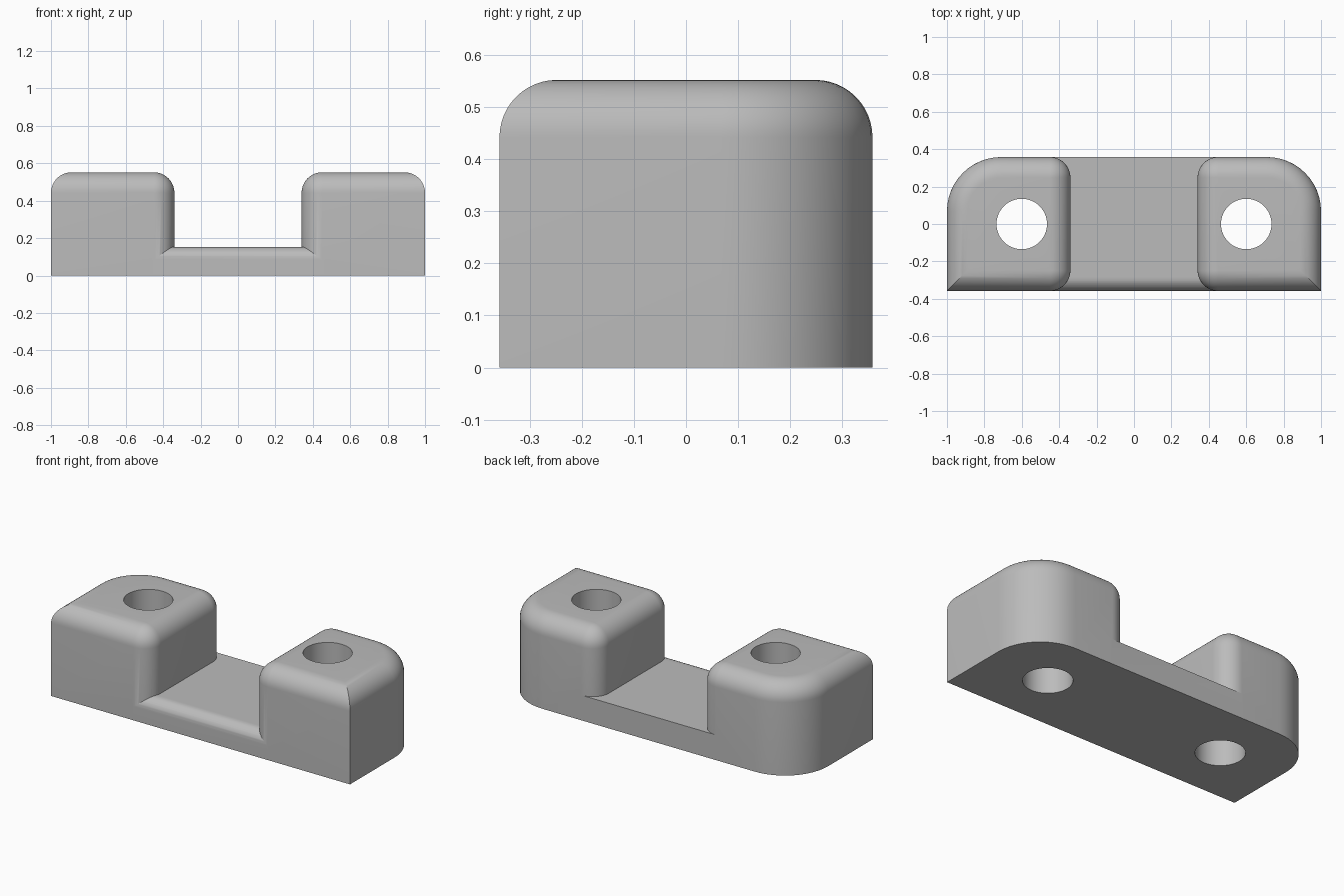
import bpy
import bmesh
from math import sin, cos, pi

default = bpy.data.objects.get("Cube")
if default:
    bpy.data.objects.remove(default, do_unlink=True)

DEPTH = 0.358          # half depth of the whole bracket
INNER, OUTER = 0.34, 1.0
TOP, PLATE_TOP = 0.552, 0.152
FILLET, PLATE_FILLET, CORNER = 0.11, 0.07, 0.29
HOLE_X, HOLE_R = 0.6, 0.135
STEPS = 12

grey = bpy.data.materials.new("light grey")
grey.use_nodes = True
grey.diffuse_color = (0.5, 0.5, 0.5, 1)
grey.node_tree.nodes["Principled BSDF"].inputs["Base Color"].default_value = (0.5, 0.5, 0.5, 1)


def loft(name, rings):
    """Closed solid through a list of matching point rings."""
    bm = bmesh.new()
    loops = [[bm.verts.new(p) for p in ring] for ring in rings]
    n = len(loops[0])
    for a, b in zip(loops, loops[1:]):
        for i in range(n):
            j = (i + 1) % n
            bm.faces.new((a[i], a[j], b[j], b[i]))
    bm.faces.new(loops[0][::-1])
    bm.faces.new(loops[-1])
    bmesh.ops.remove_doubles(bm, verts=bm.verts, dist=1e-5)
    bmesh.ops.recalc_face_normals(bm, faces=bm.faces)
    mesh = bpy.data.meshes.new(name)
    bm.to_mesh(mesh)
    bm.free()
    mesh.materials.append(grey)
    obj = bpy.data.objects.new(name, mesh)
    bpy.context.collection.objects.link(obj)
    return obj


def post_outline(inset, z, side):
    """Plan of a post: rounded inner corners, large back corner, square front corner."""
    corners = [(INNER, -1, FILLET, pi), (OUTER, -1, 0, 1.5 * pi),
               (OUTER, 1, CORNER, 0), (INNER, 1, FILLET, 0.5 * pi)]
    ring = []
    for x, y_sign, radius, start in corners:
        x_sign = 1 if x == OUTER else -1
        pull = max(radius, inset)
        r = max(radius - inset, 0)
        cx, cy = x - x_sign * pull, y_sign * (DEPTH - pull)
        count = STEPS if radius else 0
        for i in range(count + 1):
            a = start + 0.5 * pi * i / max(count, 1)
            ring.append((side * (cx + r * cos(a)), cy + r * sin(a), z))
    return ring


def make_post(name, side):
    rings = [post_outline(0, 0, side)]
    for i in range(STEPS + 1):
        a = 0.5 * pi * i / STEPS
        rings.append(post_outline(FILLET * (1 - cos(a)), TOP - FILLET * (1 - sin(a)), side))
    return loft(name, rings)


def make_plate(x):
    """Connecting plate with its front top edge rounded."""
    profile = [(-DEPTH, 0), (DEPTH, 0), (DEPTH, PLATE_TOP)]
    for i in range(STEPS + 1):
        a = 0.5 * pi * (1 + i / STEPS)
        profile.append((-DEPTH + PLATE_FILLET * (1 + cos(a)),
                        PLATE_TOP - PLATE_FILLET * (1 - sin(a))))
    return loft("bracket", [[(s * x, y, z) for y, z in profile] for s in (-1, 1)])


def make_hole(side):
    return loft("hole_cutter", [[(side * HOLE_X + HOLE_R * cos(2 * pi * i / 48),
                                  HOLE_R * sin(2 * pi * i / 48), z)
                                 for i in range(48)] for z in (-0.1, TOP + 0.1)])


# Join the two posts to the plate, then drill both screw holes
bracket = make_plate(0.5 * (INNER + FILLET + HOLE_X - HOLE_R))
tools = [(make_post("left_post", 1), "UNION"), (make_post("right_post", -1), "UNION"),
         (make_hole(1), "DIFFERENCE"), (make_hole(-1), "DIFFERENCE")]
for tool, operation in tools:
    tool.hide_render = True
    mod = bracket.modifiers.new(tool.name, "BOOLEAN")
    mod.operation = operation
    mod.solver = "EXACT"
    mod.object = tool
bpy.context.view_layer.update()
solid = bpy.data.meshes.new_from_object(bracket.evaluated_get(bpy.context.evaluated_depsgraph_get()))
bracket.modifiers.clear()
bracket.data = solid
for tool, _ in tools:
    bpy.data.objects.remove(tool, do_unlink=True)

# Smooth fillets, crisp edges
bpy.ops.object.select_all(action="DESELECT")
bracket.select_set(True)
bpy.context.view_layer.objects.active = bracket
bpy.ops.object.shade_smooth_by_angle(angle=pi / 7)
